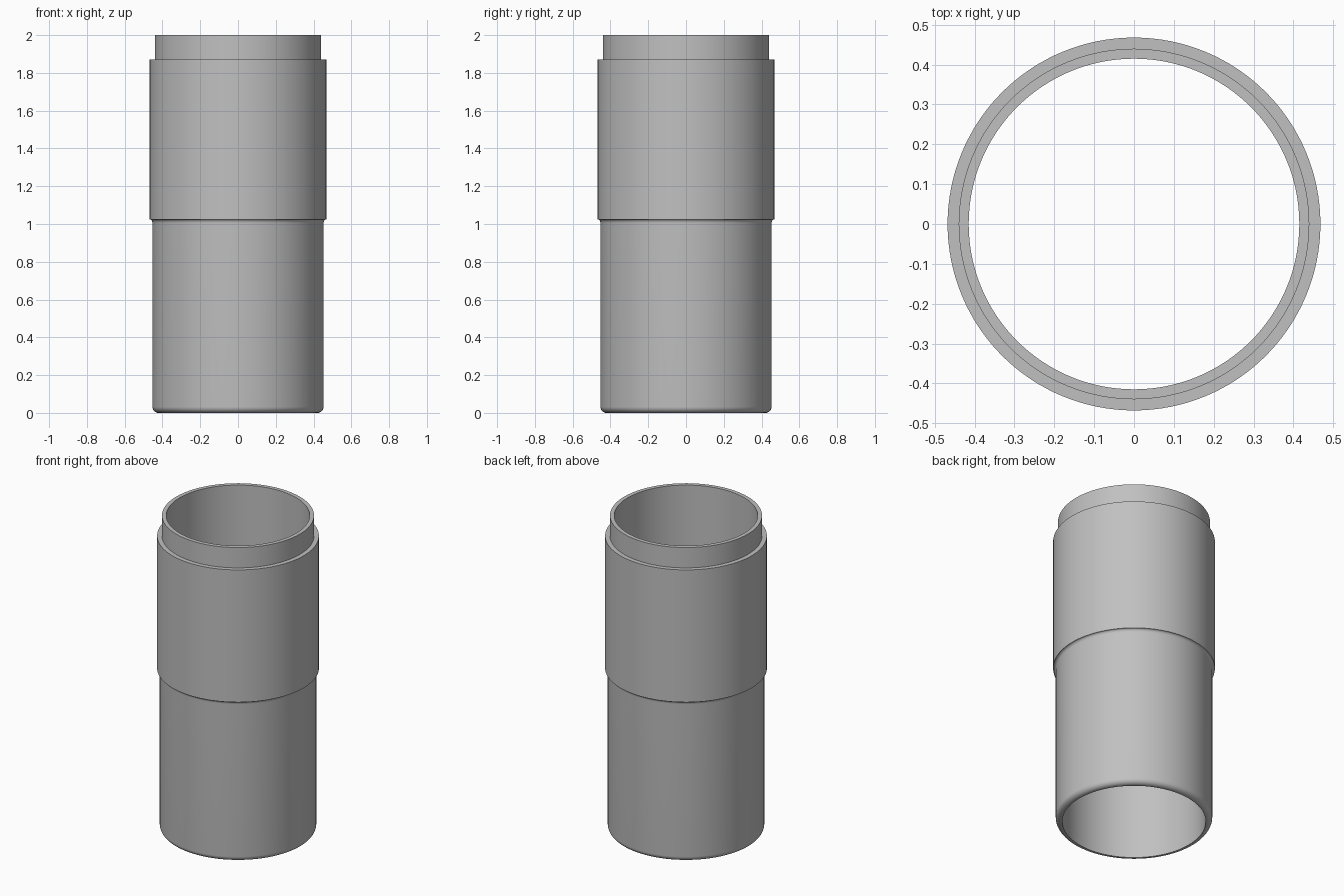
import bpy
import bmesh
from math import cos, sin, pi, radians

cube = bpy.data.objects.get("Cube")
if cube:
    bpy.data.objects.remove(cube, do_unlink=True)

grey = bpy.data.materials.new("plain_grey")
grey.use_nodes = True
colour = (0.53, 0.53, 0.53, 1)
grey.diffuse_color = colour
grey.node_tree.nodes["Principled BSDF"].inputs["Base Color"].default_value = colour

SEGMENTS = 128
BORE, LOWER, COLLAR, NECK = 0.415, 0.453, 0.468, 0.44
COLLAR_BOTTOM, COLLAR_TOP, HEIGHT = 1.03, 1.87, 2.0


def arc(cx, cz, rx, rz, start, end, steps=8):
    """Points along a quarter curve, angles in degrees."""
    angles = [radians(start + (end - start) * i / steps) for i in range(steps + 1)]
    return [(cx + rx * cos(a), cz + rz * sin(a)) for a in angles]


# Wall section: rounded foot, fillet under the collar, stepped neck, straight bore
round_r = 0.032
fillet = COLLAR - LOWER
profile = [(BORE, 0)]
profile += arc(LOWER - round_r, round_r, round_r, round_r, -90, 0)
profile += arc(COLLAR, COLLAR_BOTTOM - 0.025, fillet, 0.02, 180, 90)
profile += [(COLLAR, COLLAR_BOTTOM), (COLLAR, COLLAR_TOP),
            (NECK, COLLAR_TOP), (NECK, HEIGHT), (BORE, HEIGHT)]

# Sweep the closed section around the upright axis
bm = bmesh.new()
rings = []
for s in range(SEGMENTS):
    a = 2 * pi * s / SEGMENTS
    rings.append([bm.verts.new((r * cos(a), r * sin(a), z)) for r, z in profile])
for s, ring in enumerate(rings):
    following = rings[(s + 1) % SEGMENTS]
    for i in range(len(profile)):
        j = (i + 1) % len(profile)
        bm.faces.new((ring[i], following[i], following[j], ring[j]))
bmesh.ops.recalc_face_normals(bm, faces=bm.faces)

mesh = bpy.data.meshes.new("stepped_sleeve")
bm.to_mesh(mesh)
bm.free()
mesh.materials.append(grey)
sleeve = bpy.data.objects.new("stepped_sleeve", mesh)
bpy.context.collection.objects.link(sleeve)

# Smooth round walls with crisp steps
bpy.ops.object.select_all(action="DESELECT")
sleeve.select_set(True)
bpy.context.view_layer.objects.active = sleeve
bpy.ops.object.shade_smooth_by_angle(angle=radians(30))
